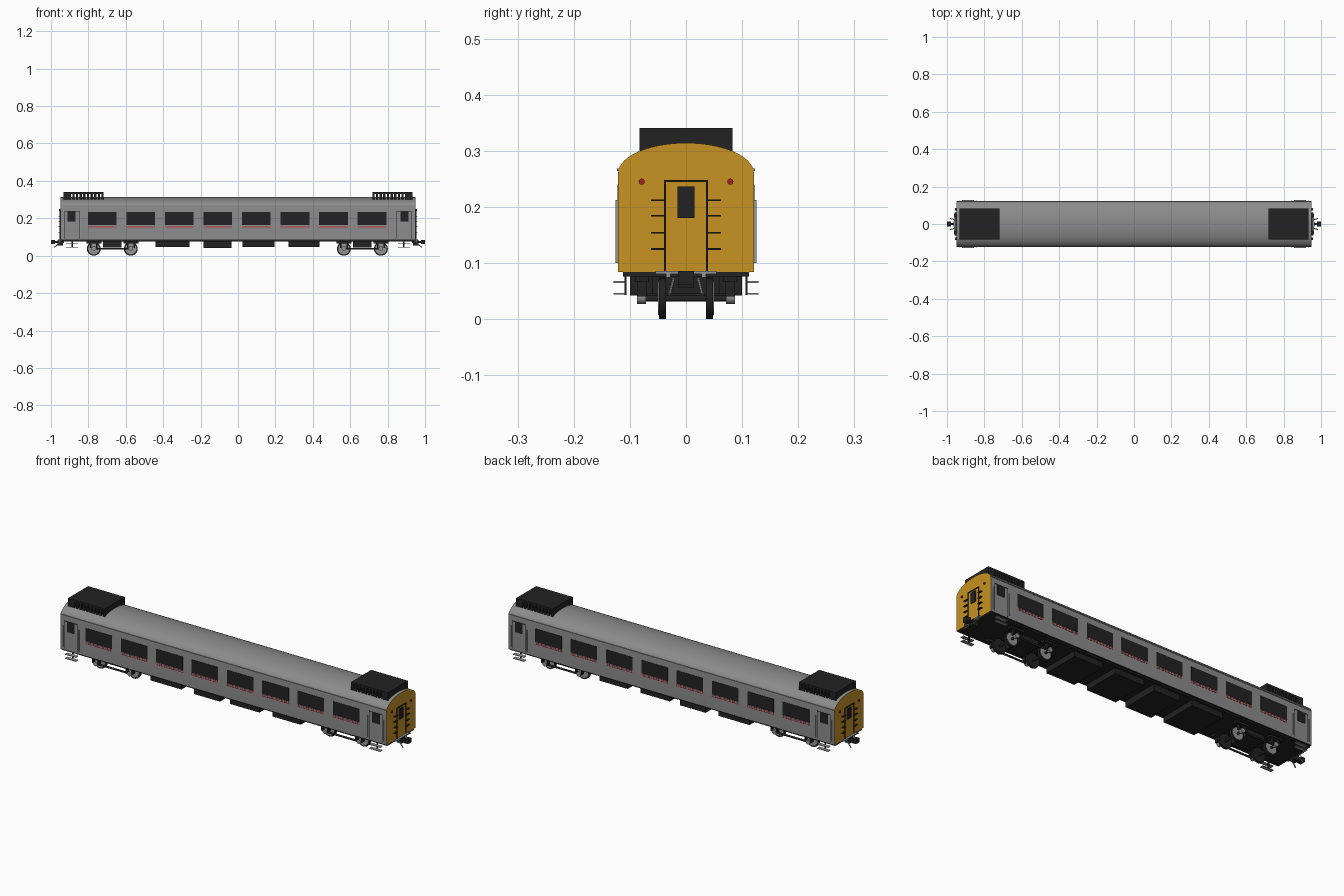
import bpy, bmesh, math
from mathutils import Matrix, Vector

if "Cube" in bpy.data.objects:
    bpy.data.objects.remove(bpy.data.objects["Cube"])


def material(name, rgb):
    m = bpy.data.materials.new(name)
    m.use_nodes = True
    m.diffuse_color = (*rgb, 1)
    m.node_tree.nodes["Principled BSDF"].inputs["Base Color"].default_value = (*rgb, 1)
    return m


GREY = material("body grey", (0.26, 0.26, 0.26))
YELLOW = material("end yellow", (0.58, 0.29, 0.016))
BLACK = material("soft black", (0.016, 0.016, 0.016))
STEEL = material("steel grey", (0.3, 0.3, 0.3))
RED = material("stripe red", (0.5, 0.03, 0.06))
LAMP = material("lamp red", (0.35, 0.015, 0.02))
SIGNS = (-1, 1)


def finish(name, bm, *mats, smooth=False):
    bmesh.ops.recalc_face_normals(bm, faces=bm.faces)
    mesh = bpy.data.meshes.new(name)
    bm.to_mesh(mesh)
    bm.free()
    ob = bpy.data.objects.new(name, mesh)
    bpy.context.collection.objects.link(ob)
    for m in mats:
        mesh.materials.append(m)
    if smooth:
        bpy.ops.object.select_all(action="DESELECT")
        ob.select_set(True)
        bpy.context.view_layer.objects.active = ob
        bpy.ops.object.shade_smooth_by_angle(angle=math.radians(35))
    return ob


def box(bm, x, y, z):
    """Add a box from three (low, high) ranges."""
    size = [abs(r[1] - r[0]) for r in (x, y, z)]
    mid = [(r[0] + r[1]) / 2 for r in (x, y, z)]
    bmesh.ops.create_cube(bm, size=1, matrix=Matrix.Translation(mid) @ Matrix.Diagonal((*size, 1)))


def rod(bm, a, b, r, sides=12):
    """Add a cylinder from point a to point b."""
    a, b = Vector(a), Vector(b)
    turn = (b - a).to_track_quat("Z", "Y").to_matrix().to_4x4()
    bmesh.ops.create_cone(bm, cap_ends=True, segments=sides, radius1=r, radius2=r,
                          depth=(b - a).length, matrix=Matrix.Translation((a + b) / 2) @ turn)


def boxes(name, mat, ranges):
    bm = bmesh.new()
    for r in ranges:
        box(bm, *r)
    return finish(name, bm, mat)


def rods(name, mat, items, sides=12):
    bm = bmesh.new()
    for a, b, r in items:
        rod(bm, a, b, r, sides)
    return finish(name, bm, mat, smooth=True)


def mirrored(r, s):
    return (s * r[0], s * r[1])


def on_sides(x, y, z):
    return [(x, mirrored(y, s), z) for s in SIGNS]


def on_corners(x, y, z):
    return [(mirrored(x, e), mirrored(y, s), z) for e in SIGNS for s in SIGNS]


def on_ends(x, y, z):
    return [(mirrored(x, e), y, z) for e in SIGNS]


# Body shell: straight sides with an elliptical roof, yellow ends, dark floor
W, L = 0.121, 0.95
arc = [math.pi * i / 28 for i in range(29)]
profile = [(W, 0.084)] + [(W * math.cos(a), 0.26 + 0.054 * math.sin(a)) for a in arc] + [(-W, 0.084)]
bm = bmesh.new()
end = bm.faces.new([bm.verts.new((-L, y, z)) for y, z in profile])
ext = bmesh.ops.extrude_face_region(bm, geom=[end], use_keep_orig=True)
bmesh.ops.translate(bm, vec=(2 * L, 0, 0), verts=[v for v in ext["geom"] if isinstance(v, bmesh.types.BMVert)])
bmesh.ops.recalc_face_normals(bm, faces=bm.faces)
for f in bm.faces:
    f.material_index = 1 if abs(f.normal.x) > 0.9 else 2 if f.normal.z < -0.9 else 0
finish("body_shell", bm, GREY, YELLOW, BLACK, smooth=True)

boxes("underframe", BLACK, [((-0.948, 0.948), (-0.112, 0.112), (0.076, 0.085))])
boxes("roof_gutters", GREY, on_sides((-0.948, 0.948), (0.119, 0.123), (0.264, 0.268)))

# Saloon windows and the red lines below them
centres = [-0.005 + 0.206 * (i - 3.5) for i in range(8)]
windows, lines = [], []
for c in centres:
    span = (c - 0.077, c + 0.077)
    windows += on_sides(span, (0.12, 0.1225), (0.163, 0.233))
    for z in (0.149, 0.157):
        lines += on_sides(span, (0.12, 0.122), (z, z + 0.003))
boxes("saloon_windows", BLACK, windows)
boxes("red_lines", RED, lines)

# Side doors: seams, window and handrails
boxes("door_windows", BLACK, on_corners((0.868, 0.912), (0.12, 0.1225), (0.183, 0.238)))
boxes("door_seams", BLACK,
      on_corners((0.848, 0.851), (0.12, 0.1215), (0.09, 0.239))
      + on_corners((0.925, 0.928), (0.12, 0.1215), (0.09, 0.239))
      + on_corners((0.848, 0.928), (0.12, 0.1225), (0.236, 0.239)))
boxes("door_handrails", STEEL,
      on_corners((0.840, 0.843), (0.12, 0.126), (0.1, 0.212))
      + on_corners((0.933, 0.936), (0.12, 0.126), (0.1, 0.212)))

# Footsteps hanging below the doors
steps = []
for z in (0.045, 0.066):
    steps += on_corners((0.855, 0.919), (0.109, 0.129), (z - 0.0015, z + 0.0015))
boxes("footsteps", STEEL, steps)
boxes("footstep_hangers", BLACK, on_corners((0.883, 0.891), (0.106, 0.11), (0.043, 0.08)))

# End gangway doors: outline, window, rungs and lamps
FACE = (0.948, 0.954)
outline = on_ends(FACE, (-0.039, 0.039), (0.244, 0.248))
rungs = []
for s in SIGNS:
    outline += on_ends(FACE, mirrored((0.0355, 0.039), s), (0.085, 0.248))
    for z in (0.125, 0.154, 0.184, 0.212):
        rungs += on_ends((0.948, 0.96), mirrored((0.038, 0.062), s), (z - 0.0015, z + 0.0015))
boxes("end_door_outlines", BLACK, outline)
boxes("end_rungs", BLACK, rungs)
boxes("end_door_windows", BLACK, on_ends(FACE, (-0.0155, 0.0155), (0.18, 0.236)))
rods("tail_lamps", LAMP, [((e * 0.948, s * 0.079, 0.245), (e * 0.956, s * 0.079, 0.245), 0.0055)
                          for e in SIGNS for s in SIGNS])
boxes("end_sills", STEEL, on_ends((0.948, 0.962), (-0.054, 0.054), (0.08, 0.086))
      + on_corners((0.948, 0.96), (0.028, 0.036), (0.074, 0.08)))

# Couplers and hoses
rods("coupler_shafts", BLACK, [((e * 0.93, 0, 0.073), (e * 0.985, 0, 0.073), 0.006) for e in SIGNS])
boxes("coupler_heads", BLACK, on_ends((0.978, 1.0), (-0.014, 0.014), (0.062, 0.085))
      + on_ends((0.935, 0.965), (-0.014, 0.014), (0.055, 0.085)))
rods("brake_hoses", STEEL, [((e * 0.952, s * 0.022, 0.072), (e * 0.982, s * 0.029, 0.045), 0.0028)
                            for e in SIGNS for s in SIGNS], 8)

# Roof units: solid lid carried on cross fins
fins = []
for e in SIGNS:
    fins.append((mirrored((0.718, 0.932), e), (-0.083, 0.083), (0.331, 0.341)))
    fins.append((mirrored((0.902, 0.932), e), (-0.083, 0.083), (0.292, 0.335)))
    for i in range(10):
        x = 0.718 + i * 0.0195
        fins.append((mirrored((x, x + 0.012), e), (-0.083, 0.083), (0.292, 0.335)))
boxes("roof_units", BLACK, fins)

# Underfloor equipment
gear = [(-0.44, -0.26, 0.046), (-0.185, -0.035, 0.042), (0.024, 0.195, 0.046), (0.27, 0.435, 0.046)]
boxes("underfloor_boxes", BLACK, [((a, b), (-0.1, 0.1), (z, 0.08)) for a, b, z in gear])

# Bogies: wheels, axles, side frames and axle boxes
frames, links, wheels, faces, hubs = [], [], [], [], []
for pivot in (-0.672, 0.665):
    frames.append(((pivot - 0.05, pivot + 0.05), (-0.06, 0.06), (0.045, 0.08)))
    for s in SIGNS:
        links.append(((pivot - 0.09, s * 0.078, 0.037), (pivot + 0.09, s * 0.078, 0.037), 0.005))
    for x in (pivot - 0.099, pivot + 0.099):
        links.append(((x, -0.08, 0.037), (x, 0.08, 0.037), 0.006))
        for s in SIGNS:
            wheels.append(((x, s * 0.036, 0.037), (x, s * 0.048, 0.037), 0.037))
            faces.append(((x, s * 0.046, 0.037), (x, s * 0.0495, 0.037), 0.03))
            hubs.append(((x, s * 0.071, 0.039), (x, s * 0.087, 0.039), 0.012))
            frames.append(((x - 0.04, x + 0.04), mirrored((0.066, 0.09), s), (0.066, 0.08)))
            for d in SIGNS:
                frames.append(((x + d * 0.017 - 0.004, x + d * 0.017 + 0.004),
                               mirrored((0.07, 0.086), s), (0.04, 0.068)))
boxes("bogie_frames", BLACK, frames)
rods("axles_and_links", BLACK, links)
rods("wheels", BLACK, wheels, 28)
rods("wheel_faces", STEEL, faces, 28)
rods("axle_boxes", STEEL, hubs, 16)
